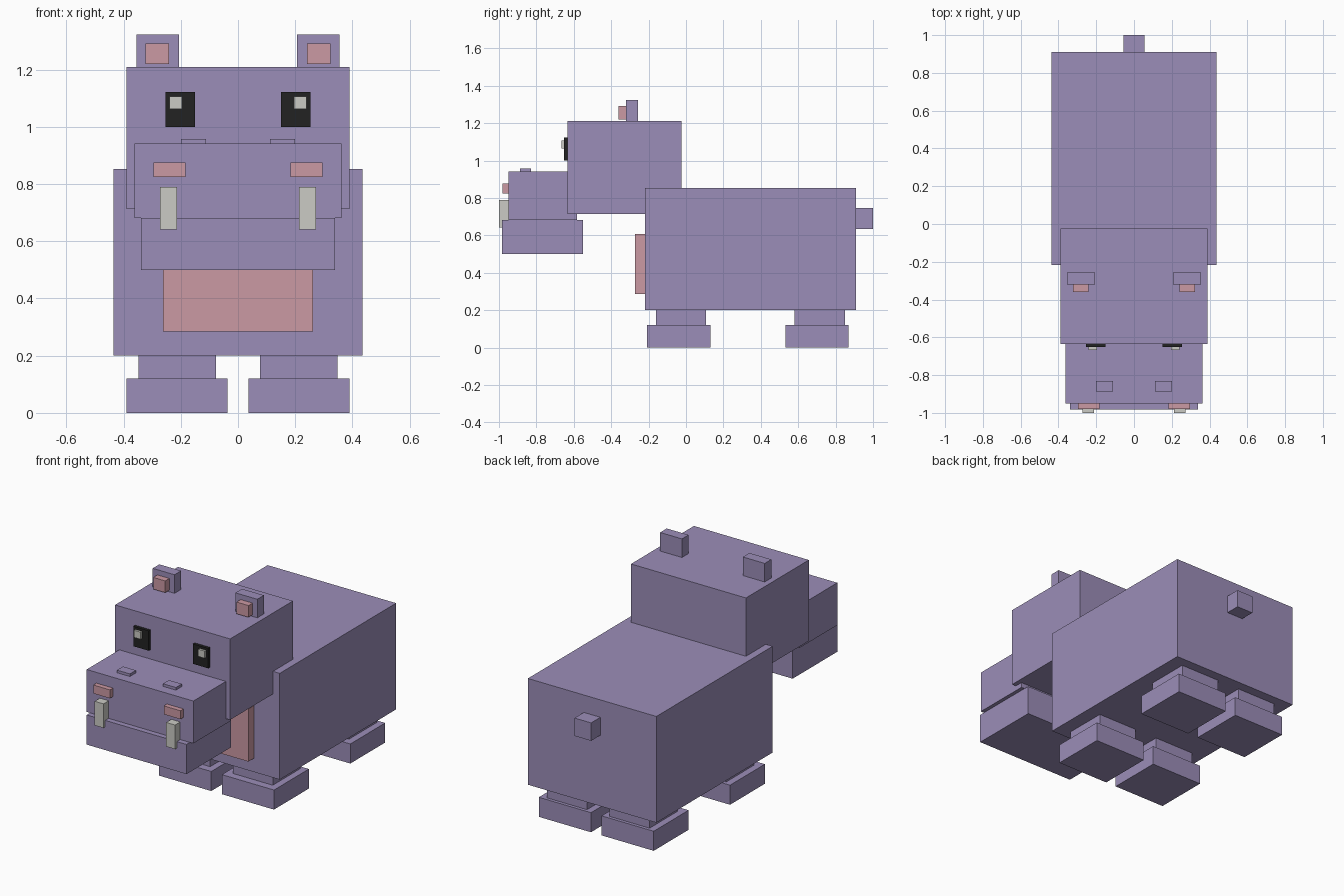
import bpy
import bmesh

if "Cube" in bpy.data.objects:
    bpy.data.objects.remove(bpy.data.objects["Cube"])


def material(name, rgb):
    m = bpy.data.materials.new(name)
    m.diffuse_color = (*rgb, 1)
    m.use_nodes = True
    m.node_tree.nodes["Principled BSDF"].inputs["Base Color"].default_value = m.diffuse_color
    return m


PURPLE = material("purple skin", (0.33, 0.27, 0.48))
PINK = material("pink skin", (0.60, 0.32, 0.37))
BLACK = material("black", (0.016, 0.016, 0.016))
IVORY = material("ivory", (0.60, 0.60, 0.56))


def box(name, mat, x, y, z):
    """Box spanning the given (min, max) range on each axis."""
    bm = bmesh.new()
    bmesh.ops.create_cube(bm, size=1)
    for v in bm.verts:
        v.co = [r[0] if c < 0 else r[1] for c, r in zip(v.co, (x, y, z))]
    mesh = bpy.data.meshes.new(name)
    bm.to_mesh(mesh)
    bm.free()
    mesh.materials.append(mat)
    obj = bpy.data.objects.new(name, mesh)
    bpy.context.collection.objects.link(obj)


def pair(name, mat, x, y, z):
    """The same box on both sides of the body."""
    box("right_" + name, mat, x, y, z)
    box("left_" + name, mat, (-x[1], -x[0]), y, z)


# Body, chest patch and tail
box("body", PURPLE, (-0.436, 0.436), (-0.218, 0.91), (0.2, 0.852))
box("chest_patch", PINK, (-0.262, 0.262), (-0.273, -0.218), (0.285, 0.608))
box("tail", PURPLE, (-0.056, 0.056), (0.91, 1.0), (0.635, 0.745))

# Head, snout and lower jaw
box("head", PURPLE, (-0.39, 0.39), (-0.634, -0.024), (0.713, 1.21))
box("snout", PURPLE, (-0.362, 0.362), (-0.95, -0.583), (0.682, 0.942))
box("jaw", PURPLE, (-0.339, 0.339), (-0.983, -0.55), (0.5, 0.682))

# Face details
pair("ear", PURPLE, (0.207, 0.355), (-0.32, -0.256), (1.21, 1.324))
pair("inner_ear", PINK, (0.242, 0.323), (-0.36, -0.32), (1.22, 1.292))
pair("eye", BLACK, (0.15, 0.254), (-0.652, -0.634), (1.0, 1.122))
pair("eye_glint", IVORY, (0.196, 0.24), (-0.666, -0.652), (1.063, 1.107))
pair("snout_bump", PURPLE, (0.112, 0.2), (-0.888, -0.83), (0.942, 0.958))
pair("nostril", PINK, (0.183, 0.296), (-0.98, -0.95), (0.824, 0.876))
pair("tooth", IVORY, (0.213, 0.273), (-1.0, -0.95), (0.642, 0.79))

# Legs and feet
for end, leg_y, foot_y in (("front", (-0.16, 0.107), (-0.208, 0.13)),
                           ("back", (0.58, 0.85), (0.532, 0.87))):
    pair(end + "_leg", PURPLE, (0.077, 0.348), leg_y, (0.12, 0.2))
    pair(end + "_foot", PURPLE, (0.036, 0.39), foot_y, (0, 0.12))
